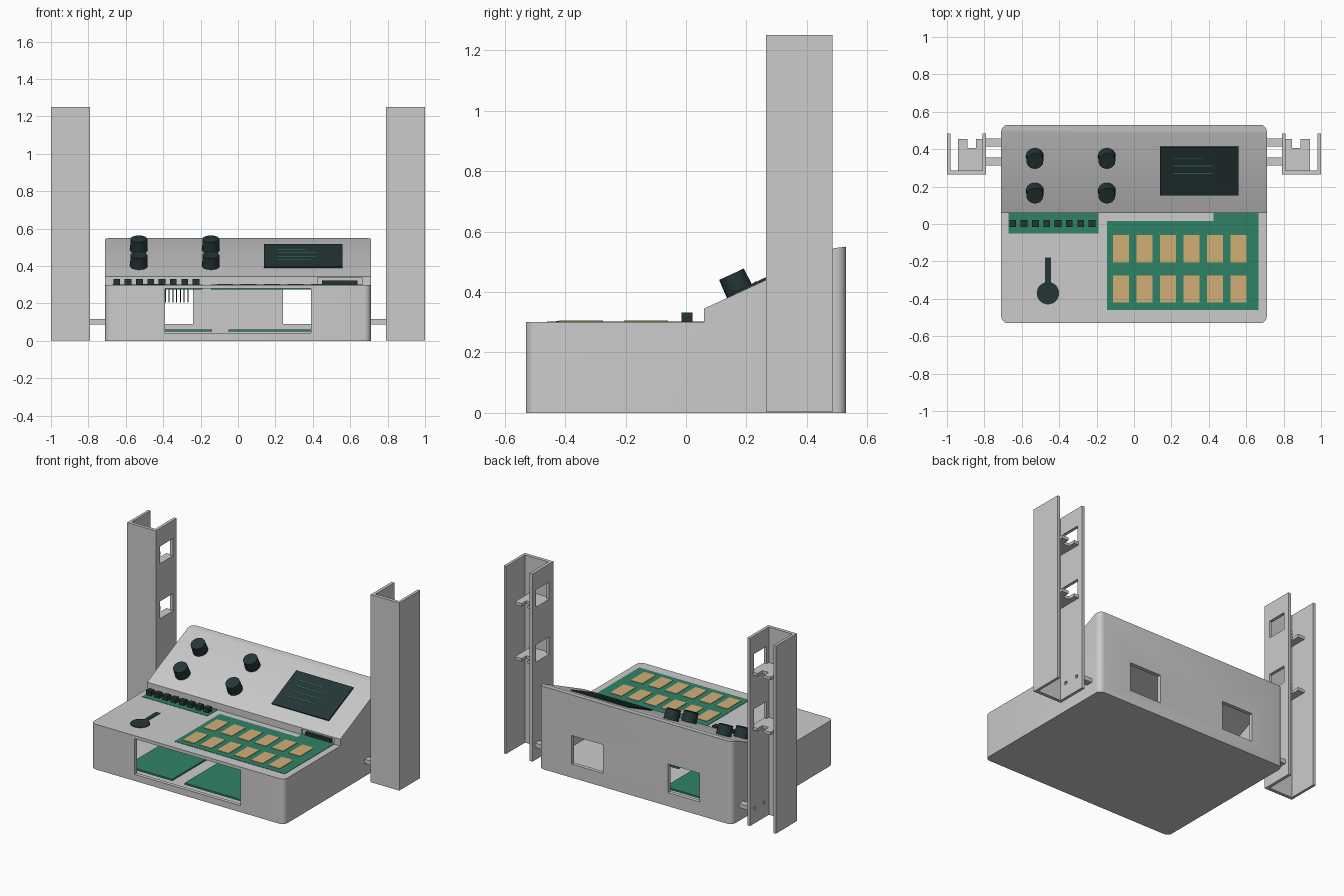
import bpy, bmesh, math
from mathutils import Matrix, Vector

if "Cube" in bpy.data.objects:
    bpy.data.objects.remove(bpy.data.objects["Cube"])


def material(name, rgb):
    m = bpy.data.materials.new(name)
    m.diffuse_color = (*rgb, 1)
    m.use_nodes = True
    m.node_tree.nodes["Principled BSDF"].inputs["Base Color"].default_value = m.diffuse_color
    return m


GREY = material("light_grey", (0.60, 0.60, 0.60))
GREEN = material("board_green", (0.03, 0.225, 0.133))
TAN = material("pad_tan", (0.64, 0.43, 0.18))
DARK = material("dark_slate", (0.018, 0.036, 0.038))


def finish(bm, name, mat):
    bmesh.ops.recalc_face_normals(bm, faces=bm.faces)
    me = bpy.data.meshes.new(name)
    bm.to_mesh(me)
    bm.free()
    ob = bpy.data.objects.new(name, me)
    bpy.context.collection.objects.link(ob)
    if mat:
        me.materials.append(mat)
    return ob


def prism(name, pts, axis, lo, hi, mat, round_corners=0):
    """Extrude a 2D outline along x (points are y,z) or z (points are x,y)."""
    bm = bmesh.new()
    place = (lambda p: (lo, p[0], p[1])) if axis == 'x' else (lambda p: (p[0], p[1], lo))
    f = bm.faces.new([bm.verts.new(place(p)) for p in pts])
    r = bmesh.ops.extrude_face_region(bm, geom=[f])
    d = Vector((hi - lo, 0, 0)) if axis == 'x' else Vector((0, 0, hi - lo))
    bmesh.ops.translate(bm, vec=d, verts=[v for v in r['geom'] if isinstance(v, bmesh.types.BMVert)])
    if round_corners:
        ymax = max(abs(p[0]) for p in pts) - 0.001
        es = [e for e in bm.edges
              if all(abs(v.co.y) > ymax for v in e.verts)
              and abs(e.verts[0].co.x - e.verts[1].co.x) < 1e-4
              and abs(e.verts[0].co.y - e.verts[1].co.y) < 1e-4]
        bmesh.ops.bevel(bm, geom=es, offset=round_corners, segments=5, profile=0.5, affect='EDGES')
    return finish(bm, name, mat)


def box(name, x, y, z, mat=None):
    pts = [(x[0], y[0]), (x[1], y[0]), (x[1], y[1]), (x[0], y[1])]
    return prism(name, pts, 'z', z[0], z[1], mat)


def cut(ob, *boxes):
    for b in boxes:
        c = box("cutter", *b)
        m = ob.modifiers.new("cut", 'BOOLEAN')
        m.operation, m.solver, m.object = 'DIFFERENCE', 'EXACT', c
        bpy.context.view_layer.objects.active = ob
        bpy.ops.object.modifier_apply(modifier=m.name)
        bpy.data.objects.remove(c)


def smooth(ob):
    bpy.ops.object.select_all(action='DESELECT')
    ob.select_set(True)
    bpy.context.view_layer.objects.active = ob
    bpy.ops.object.shade_smooth_by_angle(angle=math.radians(30))


# Sloped panel frame: local z is the panel normal
TILT = math.atan2(0.2, 0.43)


def on_panel(x, y):
    z = 0.345 + (y - 0.06) * math.tan(TILT)
    return Matrix.Translation((x, y, z)) @ Matrix.Rotation(TILT, 4, 'X')


# Lower case: hollow tub with front bay and two rear ports
step = [(-0.53, 0.28), (0.078, 0.28), (0.078, 0.333), (0.49, 0.527), (0.53, 0.53)]
case = prism("case", [(0.53, 0), (-0.53, 0)] + step, 'x', -0.71, 0.71, GREY, 0.035)
cut(case,
    ((-0.685, 0.685), (-0.505, 0.505), (0.03, 0.8)),
    ((-0.39, 0.39), (-0.6, -0.48), (0.043, 0.279)),
    ((-0.47, -0.24), (0.48, 0.6), (0.09, 0.28)),
    ((0.24, 0.47), (0.48, 0.6), (0.09, 0.28)))
smooth(case)

# Lid: folded sheet with cut-outs for the boards
top = [(0.53, 0.55), (0.49, 0.545), (0.06, 0.345), (0.06, 0.30), (-0.53, 0.30)]
lid = prism("lid", step + top, 'x', -0.71, 0.71, GREY, 0.035)
cut(lid,
    ((-0.145, 0.665), (-0.46, 0.015), (0.2, 0.32)),
    ((0.425, 0.665), (0.0, 0.1), (0.2, 0.335)),
    ((-0.67, -0.19), (-0.05, 0.055), (0.2, 0.32)))
smooth(lid)

# Pad board with a connector tab
prism("pad_board", [(-0.145, -0.46), (0.665, -0.46), (0.665, 0.075), (0.425, 0.075),
                    (0.425, 0.015), (-0.145, 0.015)], 'z', 0.275, 0.302, GREEN)
box("tab_connector", (0.45, 0.64), (0.062, 0.08), (0.302, 0.322), DARK)
for i in range(6):
    for y in (-0.42, -0.205):
        x = -0.112 + i * 0.1255
        box("touch_pad", (x, x + 0.085), (y, y + 0.145), (0.30, 0.305), TAN)

# Button strip and its hanging pins
box("button_board", (-0.67, -0.19), (-0.05, 0.06), (0.275, 0.302), GREEN)
for i in range(8):
    x = -0.648 + i * 0.0605
    box("button", (x - 0.018, x + 0.018), (-0.015, 0.022), (0.30, 0.332), DARK)
for i in range(7):
    x = -0.388 + i * 0.02
    box("header_pin", (x - 0.003, x + 0.003), (-0.003, 0.003), (0.205, 0.28), DARK)

# Flat slider track with round sensor
box("slider_track", (-0.476, -0.444), (-0.36, -0.18), (0.298, 0.3025), DARK)
prism("slider_disc", [(-0.46 + 0.06 * math.cos(a * math.pi / 16), -0.37 + 0.06 * math.sin(a * math.pi / 16))
                      for a in range(32)], 'z', 0.298, 0.304, DARK)

# Knobs
for x in (-0.53, -0.145):
    for y in (0.178, 0.363):
        bm = bmesh.new()
        bmesh.ops.create_cone(bm, cap_ends=True, segments=24, radius1=0.047, radius2=0.045, depth=0.065,
                              matrix=on_panel(x, y) @ Matrix.Translation((0, 0, 0.0325)))
        smooth(finish(bm, "knob", DARK))

# Display plate with text-like lines
display = box("display", (-0.21, 0.21), (-0.143, 0.143), (-0.004, 0.008), DARK)
display.data.transform(on_panel(0.35, 0.285))
for i, w in enumerate((0.16, 0.21, 0.21, 0.18)):
    y = 0.075 - i * 0.045
    line = box("display_line", (-0.14, -0.14 + w), (y, y + 0.005), (0.008, 0.0095), GREEN)
    line.data.transform(on_panel(0.35, 0.285))

# Circuit boards inside the bay
box("inner_board_left", (-0.48, -0.14), (-0.49, 0.42), (0.05, 0.062), GREEN)
box("inner_board_right", (-0.05, 0.42), (-0.49, 0.15), (0.05, 0.062), GREEN)

# Side towers: U channels with windows, notched shelves and link rods
for s, side in ((-1, "left"), (1, "right")):
    def sx(a, b):
        return tuple(sorted((s * a, s * b)))

    u = [(1.0, 0.265), (1.0, 0.485), (0.982, 0.485), (0.982, 0.287), (0.81, 0.287),
         (0.81, 0.485), (0.79, 0.485), (0.79, 0.265)]
    tower = prism(side + "_tower", [(s * x, y) for x, y in u], 'z', 0.003, 1.25, GREY)
    cut(tower, *[(sx(0.77, 0.83), (0.31, 0.445), (z, z + 0.115)) for z in (1.015, 0.65)],
        *[(sx(0.77, 0.83), (y - 0.01, y + 0.01), (0.092, 0.112)) for y in (0.335, 0.435)])
    for z in (0.995, 0.63):
        sh = [(0.805, 0.28), (0.94, 0.28), (0.94, 0.455), (0.89, 0.455), (0.89, 0.405),
              (0.845, 0.405), (0.845, 0.455), (0.805, 0.455)]
        prism(side + "_shelf", [(s * x, y) for x, y in sh], 'z', z, z + 0.02, GREY)
    for y in (0.335, 0.435):
        box(side + "_link_rod", sx(0.70, 0.795), (y - 0.021, y + 0.021), (0.088, 0.116), GREY)
